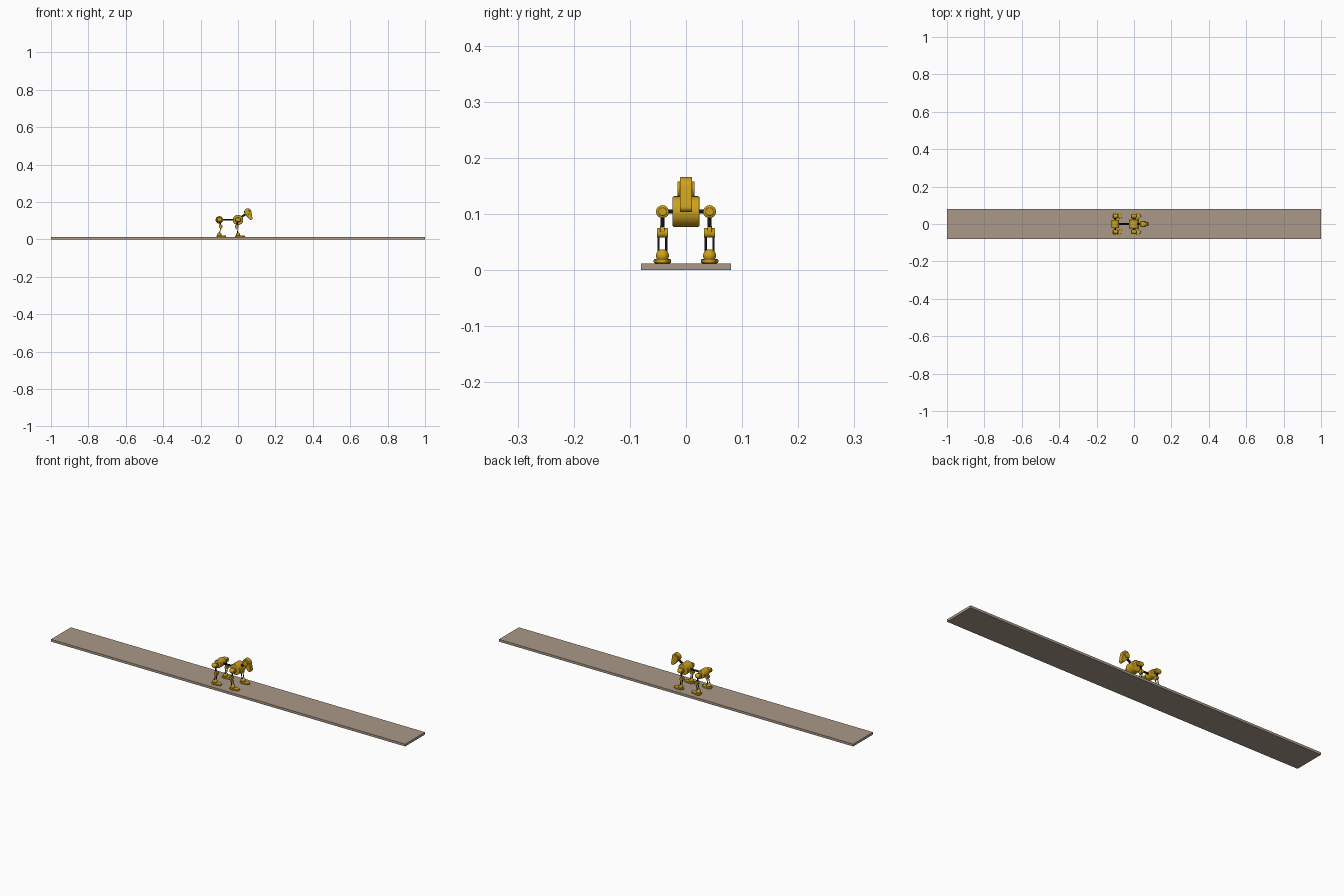
import bpy, bmesh, math
from mathutils import Vector

if "Cube" in bpy.data.objects:
    bpy.data.objects.remove(bpy.data.objects["Cube"])


def material(name, col):
    m = bpy.data.materials.new(name)
    m.diffuse_color = (*col, 1)
    m.use_nodes = True
    m.node_tree.nodes["Principled BSDF"].inputs["Base Color"].default_value = m.diffuse_color
    return m


GOLD = material("golden yellow", (0.62, 0.36, 0.012))
BLACK = material("black", (0.008, 0.008, 0.008))
WOOD = material("grey brown", (0.40, 0.32, 0.25))


def finish(ob, name, mat, bevel=0):
    ob.name = name
    ob.data.materials.clear()
    ob.data.materials.append(mat)
    bpy.ops.object.select_all(action='DESELECT')
    ob.select_set(True)
    bpy.context.view_layer.objects.active = ob
    if bevel:
        b = ob.modifiers.new("bevel", 'BEVEL')
        b.width = bevel
        b.segments = 3
        b.limit_method = 'ANGLE'
    bpy.ops.object.shade_smooth_by_angle(angle=math.radians(40))
    return ob


def rod(name, a, b, r, mat, bevel=0):
    """Cylinder between two points."""
    a, b = Vector(a), Vector(b)
    d = b - a
    bpy.ops.mesh.primitive_cylinder_add(vertices=32, radius=r, depth=d.length, location=(a + b) / 2)
    ob = bpy.context.object
    ob.rotation_euler = d.to_track_quat('Z', 'Y').to_euler()
    return finish(ob, name, mat, bevel)


def ball(name, p, r, mat):
    bpy.ops.mesh.primitive_uv_sphere_add(segments=32, ring_count=16, radius=r, location=p)
    return finish(bpy.context.object, name, mat)


def wrapped(name, circles, lo, hi, upright, mat, bevel):
    """Hull around circles (u, v, r): in xz extruded along y, or in xy along z."""
    bm = bmesh.new()
    for u, v, r in circles:
        for i in range(40):
            t = math.tau * i / 40
            a, b = u + r * math.cos(t), v + r * math.sin(t)
            for h in (lo, hi):
                bm.verts.new((a, h, b) if upright else (a, b, h))
    res = bmesh.ops.convex_hull(bm, input=bm.verts)
    junk = {e for k in ("geom_interior", "geom_unused") for e in res[k]
            if isinstance(e, bmesh.types.BMVert)}
    bmesh.ops.delete(bm, geom=list(junk), context='VERTS')
    bmesh.ops.dissolve_limit(bm, angle_limit=0.01, verts=bm.verts, edges=bm.edges)
    bmesh.ops.recalc_face_normals(bm, faces=bm.faces)
    me = bpy.data.meshes.new(name)
    bm.to_mesh(me)
    bm.free()
    ob = bpy.data.objects.new(name, me)
    bpy.context.collection.objects.link(ob)
    return finish(ob, name, mat, bevel)


# walkway plank
bpy.ops.mesh.primitive_cube_add(size=1, location=(0, 0, 0.006))
bpy.context.object.scale = (2, 0.16, 0.012)
finish(bpy.context.object, "plank", WOOD)

# shoulder and hip drums joined by the spine
HZ = 0.104
rod("shoulder_drum", (0, -0.024, HZ), (0, 0.024, HZ), 0.0275, GOLD, 0.003)
rod("hip_drum", (-0.1, -0.022, HZ), (-0.1, 0.022, HZ), 0.02, GOLD, 0.003)
rod("spine", (-0.1, 0, HZ), (0, 0, HZ), 0.0045, BLACK)

# neck and head
rod("neck", (0.01, 0, 0.113), (0.052, 0, 0.143), 0.0055, BLACK)
wrapped("head", [(0.052, 0.146, 0.0195), (0.069, 0.112, 0.0085)], -0.011, 0.011, True, GOLD, 0.002)
rod("head_side_disc", (0.05, -0.0155, 0.144), (0.05, 0.0155, 0.144), 0.014, GOLD, 0.002)

# four legs
for tag, x, bend in (("front", 0, -0.007), ("back", -0.1, 0.008)):
    for side, s in (("right", -1), ("left", 1)):
        n = f"{tag}_{side}_"
        y = 0.042 * s
        kx, kz = x + bend, 0.066
        rod(n + "axle", (x, 0, HZ), (x, y, HZ), 0.0035, BLACK)
        # hip joint barrel with cap
        rod(n + "hip_joint", (x - 0.012, y, HZ), (x + 0.012, y, HZ), 0.0115, GOLD, 0.003)
        rod(n + "hip_cap", (x - 0.015, y, HZ), (x + 0.015, y, HZ), 0.0075, GOLD, 0.001)
        # thigh and knee
        rod(n + "thigh", (x, y, HZ), (kx, y, kz), 0.0038, BLACK)
        rod(n + "knee", (kx, y - 0.010, kz), (kx, y + 0.010, kz), 0.0085, GOLD, 0.0015)
        rod(n + "knee_hub", (kx, y - 0.004, kz + 0.004), (kx, y + 0.004, kz + 0.004), 0.009, GOLD, 0.001)
        # twin shin rods
        for k in (-0.007, 0.007):
            rod(n + "shin_rod", (kx, y + k, kz), (x, y + k, 0.025), 0.002, BLACK)
        # ankle and foot
        ball(n + "ankle", (x, y, 0.0255), 0.0115, GOLD)
        wrapped(n + "foot", [(x, y, 0.0155), (x + 0.026, y, 0.011)], 0.012, 0.0195, False, GOLD, 0.002)
